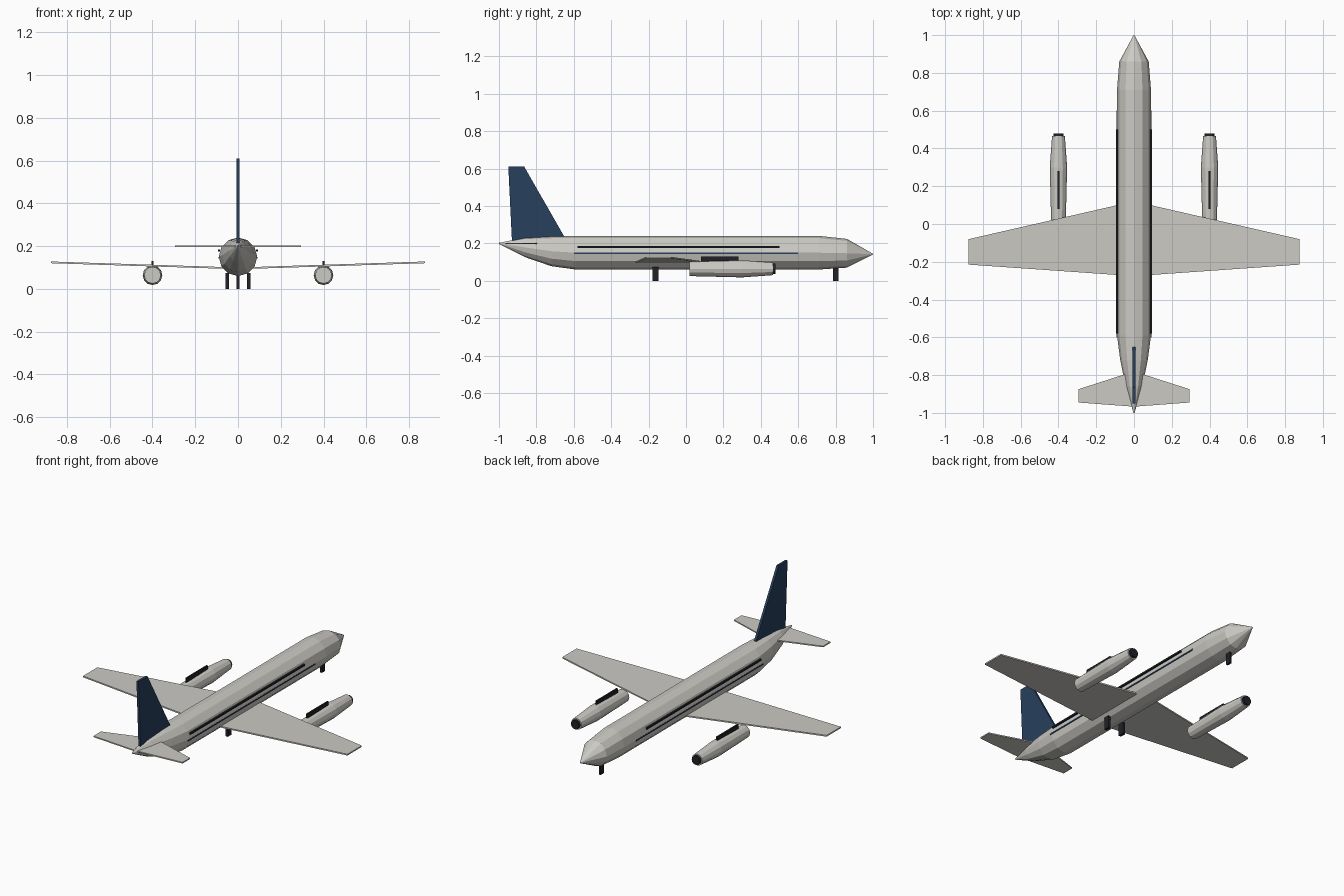
import bpy, bmesh
from math import sin, cos, pi

if "Cube" in bpy.data.objects:
    bpy.data.objects.remove(bpy.data.objects["Cube"])


def material(name, color):
    m = bpy.data.materials.new(name)
    m.diffuse_color = (*color, 1)
    m.use_nodes = True
    m.node_tree.nodes["Principled BSDF"].inputs["Base Color"].default_value = m.diffuse_color
    return m


BODY = material("warm_grey", (0.60, 0.59, 0.55))
BLUE = material("navy", (0.02, 0.05, 0.11))
DARK = material("charcoal", (0.015, 0.015, 0.02))


def finish(bm, name, mat):
    bmesh.ops.recalc_face_normals(bm, faces=bm.faces[:])
    me = bpy.data.meshes.new(name)
    bm.to_mesh(me)
    bm.free()
    me.materials.append(mat)
    ob = bpy.data.objects.new(name, me)
    bpy.context.collection.objects.link(ob)
    return ob


def loft(name, sections, sides, mat, x=0):
    """Skin rings along y; each section is (y, centre z, half width, half height)."""
    bm = bmesh.new()
    rings = []
    for y, z, rx, rz in sections:
        angles = [2 * pi * i / sides for i in range(sides)]
        rings.append([bm.verts.new((x + rx * cos(a), y, z + rz * sin(a))) for a in angles])
    for a, b in zip(rings, rings[1:]):
        for i in range(sides):
            j = (i + 1) % sides
            bm.faces.new((a[i], a[j], b[j], b[i]))
    bm.faces.new(rings[0])
    bm.faces.new(rings[-1])
    return finish(bm, name, mat)


def slab(name, outline, offset, mat):
    """Solid between an outline and its copy moved by offset."""
    bm = bmesh.new()
    face = bm.faces.new([bm.verts.new(p) for p in outline])
    new = bmesh.ops.extrude_face_region(bm, geom=[face])["geom"]
    bmesh.ops.translate(bm, vec=offset, verts=[v for v in new if isinstance(v, bmesh.types.BMVert)])
    return finish(bm, name, mat)


def box(name, center, size, mat):
    bm = bmesh.new()
    bmesh.ops.create_cube(bm, size=1)
    bmesh.ops.scale(bm, vec=size, verts=bm.verts)
    bmesh.ops.translate(bm, vec=center, verts=bm.verts)
    return finish(bm, name, mat)


# Fuselage with pointed nose and upswept tail
loft("fuselage", [(-1, 0.2, 0.003, 0.003), (-0.86, 0.178, 0.044, 0.052), (-0.72, 0.158, 0.073, 0.080),
                  (-0.59, 0.15, 0.09, 0.09), (0.71, 0.15, 0.09, 0.09),
                  (0.86, 0.147, 0.078, 0.077), (1, 0.142, 0.002, 0.002)], 12, BODY)

# Vertical fin
slab("tail_fin", [(-0.007, -0.95, 0.61), (-0.007, -0.865, 0.61), (-0.007, -0.65, 0.235),
                  (-0.007, -0.65, 0.2), (-0.007, -0.93, 0.2)], (0.014, 0, 0), BLUE)

for side, s in (("left", -1), ("right", 1)):
    # Main wing and tailplane
    slab(side + "_wing", [(0, 0.12, 0.092), (s * 0.875, -0.08, 0.12),
                          (s * 0.875, -0.215, 0.12), (0, -0.276, 0.092)], (0, 0, 0.008), BODY)
    slab(side + "_tailplane", [(0, -0.78, 0.196), (s * 0.295, -0.875, 0.196),
                               (s * 0.295, -0.945, 0.196), (0, -0.967, 0.196)], (0, 0, 0.007), BODY)
    # Engine nacelle, dark end cap and top strip
    z = 0.064
    loft(side + "_engine", [(0.02, z, 0.039, 0.039), (0.30, z, 0.046, 0.046),
                            (0.465, z, 0.034, 0.034)], 12, BODY, s * 0.4)
    loft(side + "_engine_cap", [(0.455, z, 0.027, 0.027), (0.479, z, 0.027, 0.027)], 12, DARK, s * 0.4)
    box(side + "_engine_strip", (s * 0.4, 0.18, 0.117), (0.009, 0.20, 0.026), DARK)
    # Window band and cheat line
    box(side + "_window_band", (s * 0.089, -0.04, 0.18), (0.010, 1.08, 0.010), DARK)
    box(side + "_blue_stripe", (s * 0.088, 0.0, 0.146), (0.007, 1.2, 0.008), BLUE)
    # Main landing gear
    box(side + "_main_gear", (s * 0.051, -0.163, 0.037), (0.016, 0.034, 0.074), DARK)

# Nose landing gear
box("nose_gear", (0, 0.8, 0.036), (0.012, 0.030, 0.072), DARK)
